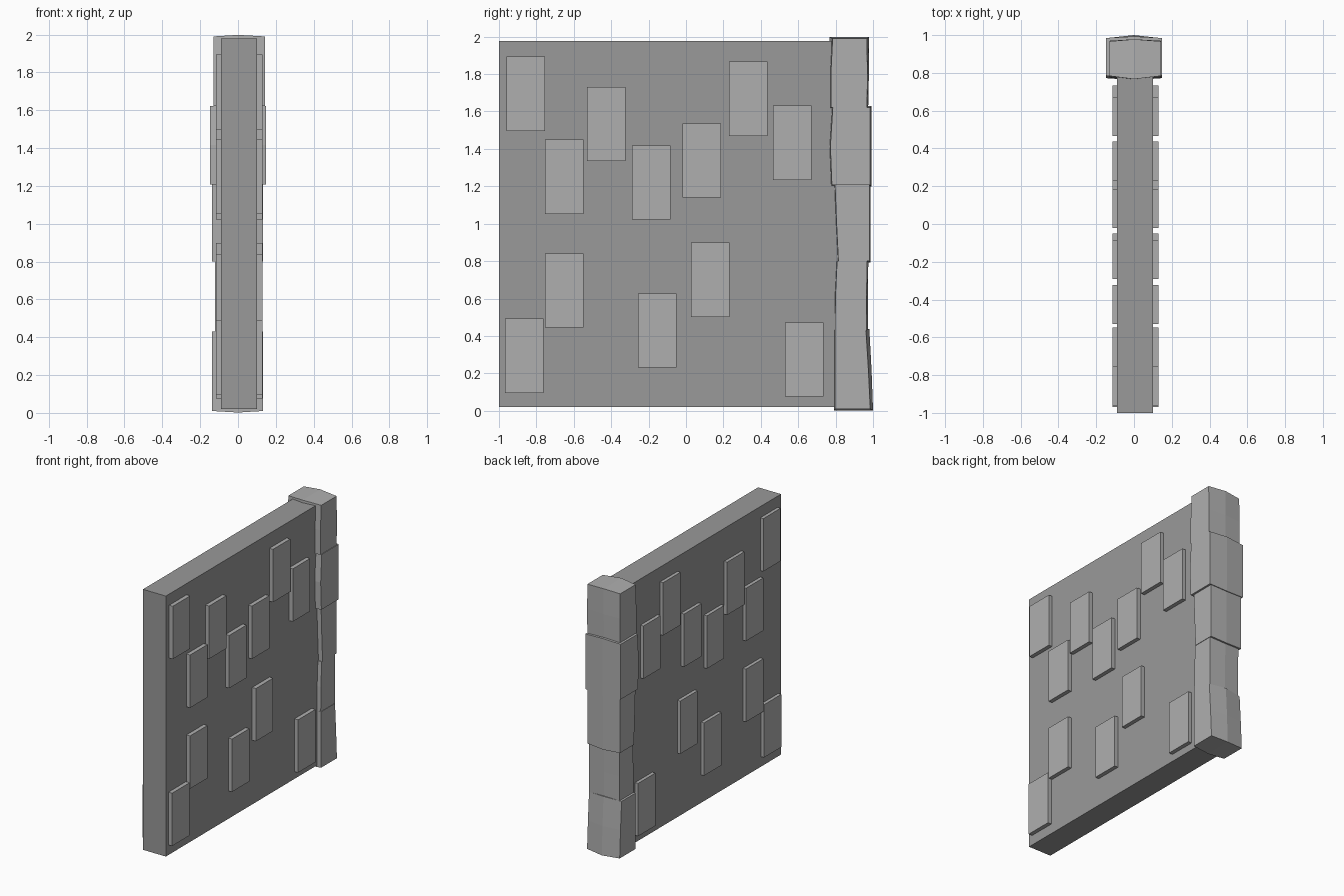
import bpy, bmesh

if "Cube" in bpy.data.objects:
    bpy.data.objects.remove(bpy.data.objects["Cube"])


def grey(name, value):
    mat = bpy.data.materials.new(name)
    mat.diffuse_color = (value, value, value, 1)
    mat.use_nodes = True
    mat.node_tree.nodes["Principled BSDF"].inputs["Base Color"].default_value = mat.diffuse_color
    return mat


wall_grey = grey("wall_grey", 0.32)
stone_grey = grey("stone_grey", 0.43)


def new_object(name, bm, mat):
    bmesh.ops.recalc_face_normals(bm, faces=bm.faces[:])
    mesh = bpy.data.meshes.new(name)
    bm.to_mesh(mesh)
    bm.free()
    mesh.materials.append(mat)
    obj = bpy.data.objects.new(name, mesh)
    bpy.context.collection.objects.link(obj)
    return obj


def box(name, mat, x0, x1, y0, y1, z0, z1):
    bm = bmesh.new()
    bmesh.ops.create_cube(bm, size=1)
    for v in bm.verts:
        v.co = ((x0 + x1) / 2 + v.co.x * (x1 - x0),
                (y0 + y1) / 2 + v.co.y * (y1 - y0),
                (z0 + z1) / 2 + v.co.z * (z1 - z0))
    return new_object(name, bm, mat)


def corner_stone(name, x0, x1, z0, z1, levels):
    """Uneven stone: three six-sided rings, ridged along x = 0.
    levels: (front corner y, front ridge y, back corner y, back ridge y), bottom to top."""
    bm = bmesh.new()
    rings = []
    for i, (fc, fr, bc, br) in enumerate(levels):
        z = z0 + (z1 - z0) * i / 2
        dome = (i - 1) * 0.008          # ends rise slightly at the ridge
        rings.append([bm.verts.new(p) for p in (
            (x0, fc, z), (0, fr, z + dome), (x1, fc, z),
            (x1, bc, z), (0, br, z + dome), (x0, bc, z))])
    for a, b in zip(rings, rings[1:]):
        for k in range(6):
            n = (k + 1) % 6
            bm.faces.new((a[k], a[n], b[n], b[k]))
    # End caps, folded along the ridge
    for r in (rings[0], rings[2]):
        bm.faces.new((r[0], r[1], r[4], r[5]))
        bm.faces.new((r[1], r[2], r[3], r[4]))
    return new_object(name, bm, stone_grey)


# Wall slab
box("wall", wall_grey, -0.09, 0.10, -1.0, 0.9, 0.02, 1.978)

# Raised bricks passing through the wall: (y start, z start)
bricks = [(-0.96, 1.497), (-0.755, 1.052), (-0.53, 1.334), (-0.29, 1.022),
          (-0.02, 1.139), (0.23, 1.47), (0.465, 1.234), (-0.755, 0.444),
          (-0.968, 0.095), (-0.257, 0.23), (0.026, 0.502), (0.528, 0.075)]
for i, (y, z) in enumerate(bricks):
    box(f"brick_{i + 1}", stone_grey, -0.115, 0.13, y, y + 0.206, z, z + 0.397)

# Stacked corner stones, bottom to top
stones = [
    (-0.138, 0.133, 0.01, 0.43,
     [(0.797, 0.79, 0.985, 1.0), (0.797, 0.79, 0.975, 0.992), (0.797, 0.79, 0.962, 0.98)]),
    (-0.122, 0.13, 0.43, 0.80,
     [(0.797, 0.79, 0.964, 0.972), (0.799, 0.79, 0.966, 0.972), (0.808, 0.80, 0.967, 0.975)]),
    (-0.137, 0.133, 0.80, 1.208,
     [(0.815, 0.807, 0.98, 0.987), (0.805, 0.795, 0.98, 0.987), (0.797, 0.788, 0.98, 0.987)]),
    (-0.147, 0.147, 1.208, 1.622,
     [(0.78, 0.77, 0.985, 0.993), (0.772, 0.762, 0.985, 0.993), (0.785, 0.778, 0.985, 0.993)]),
    (-0.13, 0.143, 1.622, 1.99,
     [(0.775, 0.768, 0.968, 0.974), (0.775, 0.765, 0.97, 0.978), (0.784, 0.767, 0.967, 0.978)]),
]
for i, s in enumerate(stones):
    corner_stone(f"corner_stone_{i + 1}", *s)
